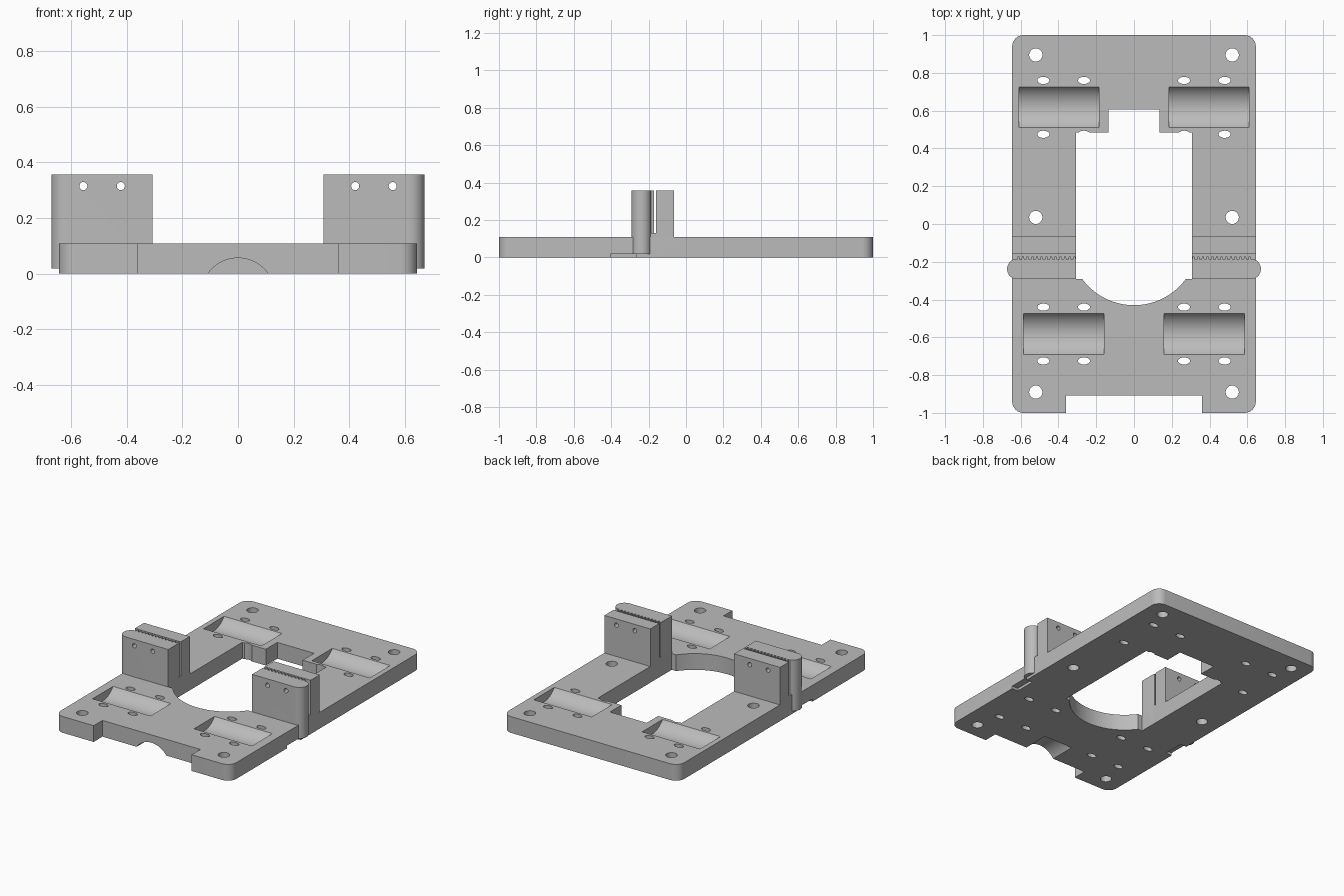
import bpy, bmesh, math
from mathutils import Matrix

cube = bpy.data.objects.get("Cube")
if cube:
    bpy.data.objects.remove(cube, do_unlink=True)

grey = bpy.data.materials.new("plain_grey")
grey.use_nodes = True
grey.diffuse_color = (0.5, 0.5, 0.5, 1)
grey.node_tree.nodes["Principled BSDF"].inputs["Base Color"].default_value = (0.5, 0.5, 0.5, 1)


def make_object(name, bm):
    bmesh.ops.recalc_face_normals(bm, faces=bm.faces)
    mesh = bpy.data.meshes.new(name)
    bm.to_mesh(mesh)
    bm.free()
    mesh.materials.append(grey)
    obj = bpy.data.objects.new(name, mesh)
    bpy.context.collection.objects.link(obj)
    return obj


def prism(name, outline, z0, z1):
    """Extrude an (x, y) outline from z0 to z1."""
    bm = bmesh.new()
    face = bm.faces.new([bm.verts.new((x, y, z0)) for x, y in outline])
    grown = bmesh.ops.extrude_face_region(bm, geom=[face])["geom"]
    verts = [v for v in grown if isinstance(v, bmesh.types.BMVert)]
    bmesh.ops.translate(bm, verts=verts, vec=(0, 0, z1 - z0))
    return make_object(name, bm)


def add_cylinder(bm, centre, axis, radii, length, segments=32):
    turn = {"x": Matrix.Rotation(math.pi / 2, 4, "Y"),
            "y": Matrix.Rotation(math.pi / 2, 4, "X"),
            "z": Matrix.Identity(4)}[axis]
    scale = Matrix.Diagonal((radii[0], radii[1], length, 1))
    bmesh.ops.create_cone(bm, cap_ends=True, segments=segments, radius1=1, radius2=1,
                          depth=1, matrix=Matrix.Translation(centre) @ turn @ scale)


def add_box(bm, x0, x1, y0, y1, z0, z1):
    centre = ((x0 + x1) / 2, (y0 + y1) / 2, (z0 + z1) / 2)
    size = Matrix.Diagonal((x1 - x0, y1 - y0, z1 - z0, 1))
    bmesh.ops.create_cube(bm, size=1, matrix=Matrix.Translation(centre) @ size)


def activate(obj):
    bpy.ops.object.select_all(action="DESELECT")
    obj.select_set(True)
    bpy.context.view_layer.objects.active = obj


def cut(obj, cutter):
    cutter.hide_render = True
    mod = obj.modifiers.new("cut", "BOOLEAN")
    mod.operation, mod.solver, mod.object = "DIFFERENCE", "EXACT", cutter
    activate(obj)
    bpy.ops.object.modifier_apply(modifier=mod.name)


def arc(cx, cy, r, a0, a1, n):
    steps = [math.radians(a0 + (a1 - a0) * i / n) for i in range(n + 1)]
    return [(cx + r * math.cos(a), cy + r * math.sin(a)) for a in steps]


W, T, TOP = 0.645, 0.108, 0.357     # half width, plate thickness, tower height
OPEN = 0.308                        # half width of the central opening
BEARING = 0.133                     # bearing radius

# Base plate with rounded corners and a front notch
r = 0.06
half = [(0.36, -0.908), (0.36, -1)]
half += arc(W - r, -1 + r, r, -90, 0, 8) + arc(W - r, 1 - r, r, 0, 90, 8)
plate = prism("base_plate", half + [(-x, y) for x, y in reversed(half)], 0, T)

# Central opening: curved front, stepped back
swing = math.degrees(math.asin(0.275 / 0.34))
half = arc(0, -0.09, 0.34, -90, -90 + swing, 14)
half += [(OPEN, -0.29), (OPEN, 0.485), (0.135, 0.485), (0.135, 0.605)]
opening = prism("opening_cutter", half + [(-x, y) for x, y in reversed(half[1:])], -0.1, 0.3)

# Screw holes and oval tie holes
bm = bmesh.new()
for s in (-1, 1):
    for y in (-0.89, 0.035, 0.895):
        add_cylinder(bm, (s * 0.52, y, 0.05), "z", (0.035, 0.035), 0.4)
    for x in (0.265, 0.48):
        for y in (-0.725, -0.44, 0.475, 0.76):
            add_cylinder(bm, (s * x, y, 0.05), "z", (0.032, 0.019), 0.4, 24)
holes = make_object("hole_cutter", bm)

# Bearing troughs on top, one under the front edge, and shallow side recesses below
bm = bmesh.new()
for s in (-1, 1):
    for x, y in ((0.3975, 0.6175), (0.3725, -0.5825)):
        add_cylinder(bm, (s * x, y, T + 0.078), "x", (BEARING, BEARING), 0.425, 64)
    add_box(bm, s * 0.6, s * 0.7, -0.405, -0.265, -0.05, 0.018)
add_cylinder(bm, (0, -0.88, -0.077), "y", (BEARING, BEARING), 0.3, 64)
troughs = make_object("trough_cutter", bm)

cutters = [opening, holes, troughs]
for cutter in cutters:
    cut(plate, cutter)
parts = [plate]

# Belt clamps: a toothed front jaw with a round end, and a block behind a slot
bm = bmesh.new()
for s in (-1, 1):
    for x in (0.422, 0.557):
        add_cylinder(bm, (s * x, -0.18, 0.315), "y", (0.0145, 0.0145), 0.5, 24)
pin_holes = make_object("pin_hole_cutter", bm)
cutters.append(pin_holes)

for s, side in ((1, "left"), (-1, "right")):
    teeth = []
    count, x0, x1 = 13, OPEN, 0.63
    pitch = (x1 - x0) / count
    for i in range(count):
        x = x1 - i * pitch
        teeth += [(x, -0.187), (x - 0.4 * pitch, -0.187),
                  (x - 0.5 * pitch, -0.172), (x - 0.9 * pitch, -0.172)]
    outline = [(OPEN, -0.292)] + arc(0.618, -0.238, 0.054, -90, 75, 16)
    outline += teeth + [(OPEN, -0.187)]
    jaw = prism(side + "_belt_jaw", [(s * x, y) for x, y in outline], 0.018, TOP)

    bm = bmesh.new()
    profile = [(-0.19, 0.1), (-0.065, 0.1), (-0.065, TOP), (-0.16, TOP), (-0.16, 0.13), (-0.19, 0.13)]
    face = bm.faces.new([bm.verts.new((s * OPEN, y, z)) for y, z in profile])
    grown = bmesh.ops.extrude_face_region(bm, geom=[face])["geom"]
    verts = [v for v in grown if isinstance(v, bmesh.types.BMVert)]
    bmesh.ops.translate(bm, verts=verts, vec=(s * (W - OPEN), 0, 0))
    block = make_object(side + "_clamp_block", bm)
    for part in (jaw, block):
        cut(part, pin_holes)
        parts.append(part)

for cutter in cutters:
    bpy.data.objects.remove(cutter, do_unlink=True)
for part in parts:
    activate(part)
    bpy.ops.object.shade_smooth_by_angle(angle=math.radians(30))
